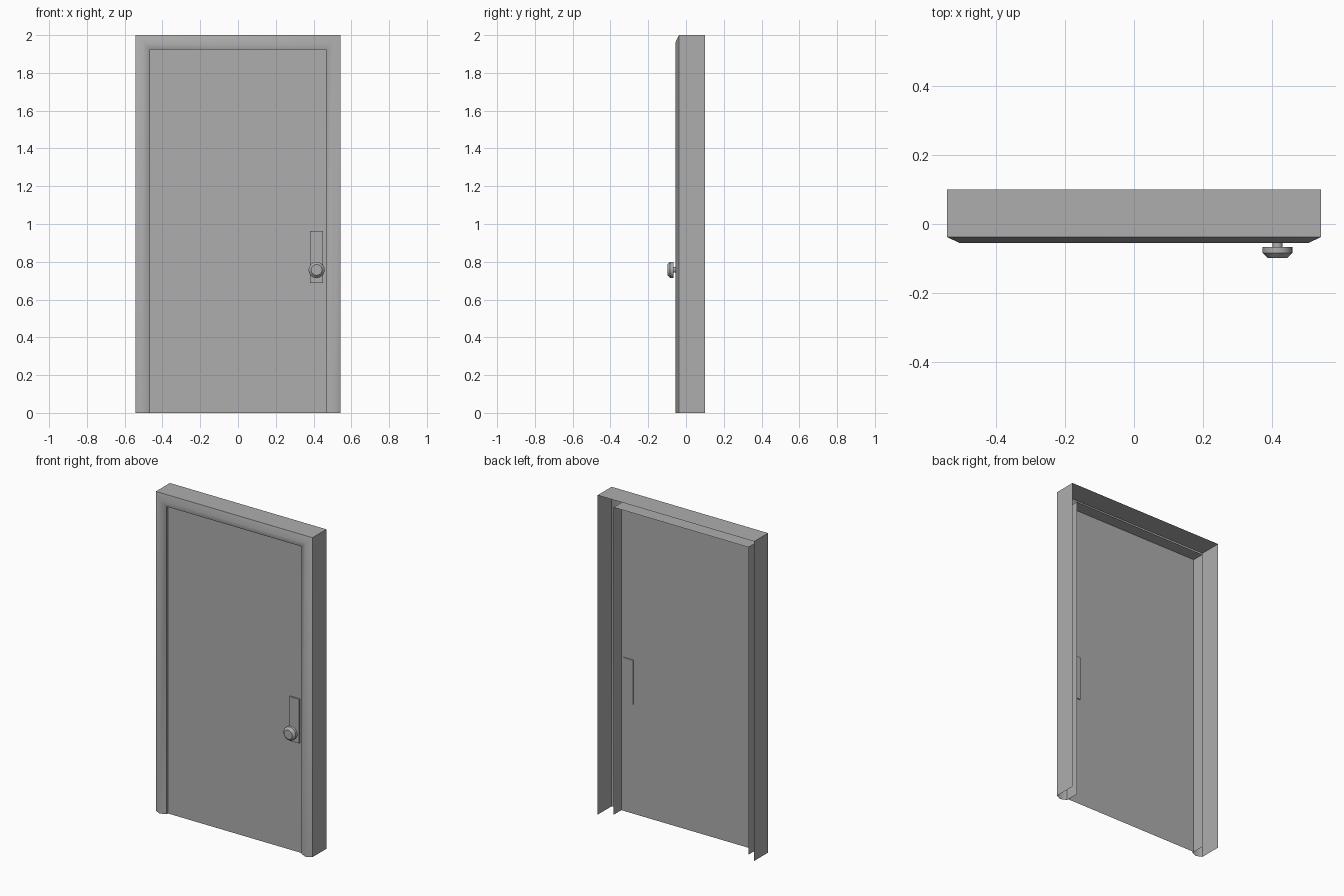
import bpy, bmesh, math

if "Cube" in bpy.data.objects:
    bpy.data.objects.remove(bpy.data.objects["Cube"])

HALF_W, HEIGHT, INSET = 0.542, 2.0, 0.075

grey = bpy.data.materials.new("mid_grey")
grey.diffuse_color = (0.42, 0.42, 0.42, 1)
grey.use_nodes = True
grey.node_tree.nodes["Principled BSDF"].inputs["Base Color"].default_value = grey.diffuse_color


def finish(name, bm, smooth_angle=None):
    mesh = bpy.data.meshes.new(name)
    bm.to_mesh(mesh)
    bm.free()
    mesh.materials.append(grey)
    obj = bpy.data.objects.new(name, mesh)
    bpy.context.collection.objects.link(obj)
    if smooth_angle:
        bpy.ops.object.select_all(action='DESELECT')
        obj.select_set(True)
        bpy.context.view_layer.objects.active = obj
        bpy.ops.object.shade_smooth_by_angle(angle=math.radians(smooth_angle))
    return obj


def skin(bm, rows, closed=False):
    """Bridge neighbouring rows of vertices with quads."""
    for a, b in zip(rows, rows[1:]):
        n = len(a)
        for i in range(n if closed else n - 1):
            j = (i + 1) % n
            bm.faces.new((a[i], a[j], b[j], b[i]))


def box(name, x0, x1, y0, y1, z0, z1):
    bm = bmesh.new()
    bmesh.ops.create_cube(bm, size=1)
    for v in bm.verts:
        v.co = ((x0 + x1) / 2 + v.co.x * (x1 - x0),
                (y0 + y1) / 2 + v.co.y * (y1 - y0),
                (z0 + z1) / 2 + v.co.z * (z1 - z0))
    return finish(name, bm)


# Frame: thin open moulding, (inset, depth) profile mitred around three sides
profile = [(0.0, 0.10), (0.0, -0.038), (0.037, -0.055), (INSET, -0.038), (INSET, 0.05)]
bm = bmesh.new()
rows = []
for inset, y in profile:
    w, top = HALF_W - inset, HEIGHT - inset
    rows.append([bm.verts.new((x, y, z))
                 for x, z in ((-w, 0), (-w, top), (w, top), (w, 0))])
skin(bm, rows)
bm.normal_update()
# Make the front-facing faces point to -y
if sum(f.normal.y * f.calc_area() for f in bm.faces) > 0:
    bmesh.ops.reverse_faces(bm, faces=bm.faces[:])
finish("door_frame", bm, 60)

# Door leaf: single sheet set just behind the moulding
bm = bmesh.new()
w, top = HALF_W - INSET, HEIGHT - INSET
bm.faces.new([bm.verts.new((x, -0.027, z))
              for x, z in ((-w, 0), (w, 0), (w, top), (-w, top))])
finish("door_leaf", bm)

# Lock plate, showing on both faces of the leaf
box("lock_plate", 0.381, 0.45, -0.037, -0.021, 0.687, 0.963)

# Knob: stem and chamfered disc, turned around the y axis
bm = bmesh.new()
SIDES = 16
rings = []
for r, y in [(0.015, -0.036), (0.015, -0.067), (0.043, -0.067), (0.043, -0.084), (0.029, -0.098)]:
    rings.append([bm.verts.new((0.416 + r * math.cos(a), y, 0.757 + r * math.sin(a)))
                  for a in (2 * math.pi * i / SIDES for i in range(SIDES))])
skin(bm, rings, closed=True)
bm.faces.new(rings[-1])
bm.faces.new(rings[0])
bmesh.ops.recalc_face_normals(bm, faces=bm.faces[:])
finish("door_knob", bm, 35)
